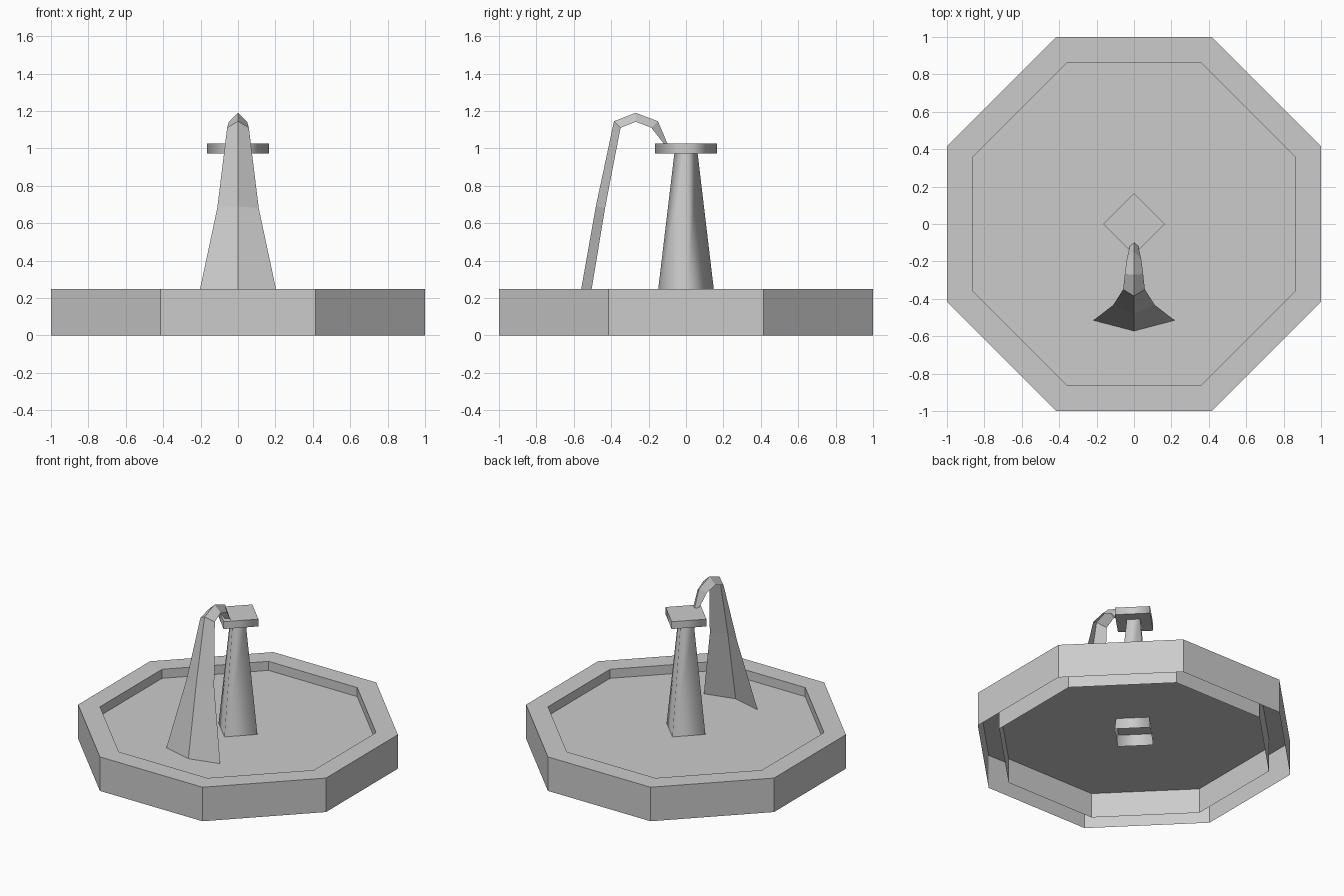
import bpy, math

if "Cube" in bpy.data.objects:
    bpy.data.objects.remove(bpy.data.objects["Cube"])


def make(name, verts, faces):
    mesh = bpy.data.meshes.new(name)
    mesh.from_pydata(verts, [], faces)
    mesh.update()
    obj = bpy.data.objects.new(name, mesh)
    bpy.context.collection.objects.link(obj)
    return obj


def ring(n, radius, z, turn=0.0):
    return [(radius * math.cos(turn + math.tau * i / n),
             radius * math.sin(turn + math.tau * i / n), z) for i in range(n)]


def lathe(name, n, profile, turn=0.0, cap_start=False, cap_end=False):
    """Connect n-sided rings given as (circumradius, z)."""
    verts, faces = [], []
    for r, z in profile:
        verts += ring(n, r, z, turn)
    for k in range(len(profile) - 1):
        a, b = k * n, (k + 1) * n
        faces += [(a + i, a + (i + 1) % n, b + (i + 1) % n, b + i) for i in range(n)]
    if cap_start:
        faces.append(tuple(reversed(range(n))))
    if cap_end:
        faces.append(tuple(range(len(verts) - n, len(verts))))
    return make(name, verts, faces)


def smooth_sides(obj):
    """Smooth the walls but keep the flat caps crisp."""
    for p in obj.data.polygons:
        p.use_smooth = abs(p.normal.z) < 0.9
    for e in obj.data.edges:
        a, b = (obj.data.vertices[i].co for i in e.vertices)
        e.use_edge_sharp = abs(a.z - b.z) < 1e-4


# Octagonal basin: outer wall, rim and inner wall, open underneath
oct_r = 1 / math.cos(math.pi / 8)
lathe("basin_wall", 8,
      [(oct_r, 0), (oct_r, 0.248), (0.863 * oct_r, 0.248), (0.863 * oct_r, 0)],
      turn=math.pi / 8)

# Water surface
make("water_surface", ring(8, 0.863 * oct_r, 0.182, math.pi / 8), [tuple(range(8))])

# Four-sided tapered pillar, open below the water
smooth_sides(lathe("pillar", 4, [(0.166, 0.10), (0.062, 0.975)]))

# Square slab on the pillar
smooth_sides(lathe("pillar_slab", 4, [(0.165, 0.972), (0.165, 1.025)],
                   cap_start=True, cap_end=True))

# Water jet: V-shaped sheet; ridge y, ridge z, edge half width, edge y, edge z
path = [(-0.572, 0.182, 0.217, -0.515, 0.182),
        (-0.482, 0.69, 0.111, -0.433, 0.68),
        (-0.385, 1.145, 0.058, -0.35, 1.11),
        (-0.27, 1.19, 0.049, -0.268, 1.142),
        (-0.15, 1.145, 0.038, -0.185, 1.11),
        (-0.097, 1.02, 0.022, -0.115, 1.02)]
verts, faces = [], []
for ry, rz, w, ey, ez in path:
    verts += [(-w, ey, ez), (0, ry, rz), (w, ey, ez)]
for k in range(len(path) - 1):
    for j in (0, 1):
        a = 3 * k + j
        faces.append((a, a + 1, a + 4, a + 3))
make("water_jet", verts, faces)
